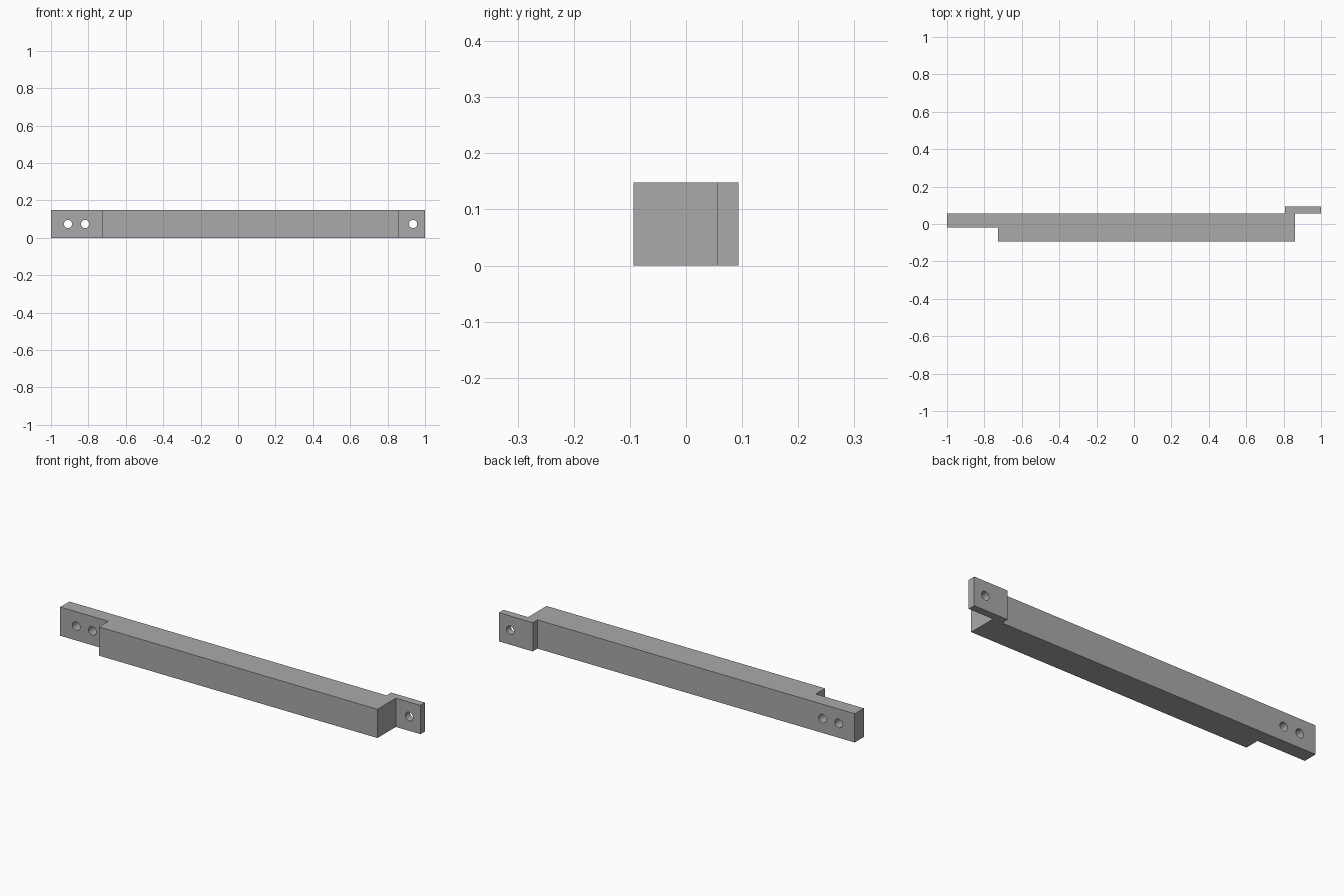
import bpy
import bmesh
from math import radians

cube = bpy.data.objects.get("Cube")
if cube:
    bpy.data.objects.remove(cube, do_unlink=True)

HEIGHT = 0.148
HOLE_RADIUS = 0.022

grey = bpy.data.materials.new("mid grey")
grey.use_nodes = True
grey.diffuse_color = (0.4, 0.4, 0.4, 1)
grey.node_tree.nodes["Principled BSDF"].inputs["Base Color"].default_value = grey.diffuse_color


def extruded(name, outline, height):
    """Raise a plan outline from the ground into a solid."""
    bm = bmesh.new()
    face = bm.faces.new([bm.verts.new((x, y, 0)) for x, y in outline])
    top = bmesh.ops.extrude_face_region(bm, geom=[face])["geom"]
    bmesh.ops.translate(bm, vec=(0, 0, height),
                        verts=[g for g in top if isinstance(g, bmesh.types.BMVert)])
    bmesh.ops.recalc_face_normals(bm, faces=bm.faces)
    mesh = bpy.data.meshes.new(name)
    bm.to_mesh(mesh)
    bm.free()
    mesh.materials.append(grey)
    obj = bpy.data.objects.new(name, mesh)
    bpy.context.collection.objects.link(obj)
    return obj


# Bar with a thinned left end and an offset tab on the right end
bar = extruded("stepped_bar", [
    (-1, -0.018), (-0.727, -0.018), (-0.727, -0.094), (0.86, -0.094),
    (0.86, 0.056), (1, 0.056), (1, 0.094), (0.807, 0.094),
    (0.807, 0.056), (-1, 0.056)], HEIGHT)

# Screw holes through both ends
for x in (-0.909, -0.817, 0.936):
    bpy.ops.mesh.primitive_cylinder_add(vertices=32, radius=HOLE_RADIUS, depth=0.5,
                                        location=(x, 0, HEIGHT / 2),
                                        rotation=(radians(90), 0, 0))
    cutter = bpy.context.object
    cutter.name = "hole_cutter"
    cutter.data.materials.append(grey)
    cut = bar.modifiers.new("screw_hole", 'BOOLEAN')
    cut.operation = 'DIFFERENCE'
    cut.solver = 'EXACT'
    cut.object = cutter
    bpy.ops.object.select_all(action='DESELECT')
    bar.select_set(True)
    bpy.context.view_layer.objects.active = bar
    bpy.ops.object.modifier_apply(modifier=cut.name)
    bpy.data.objects.remove(cutter, do_unlink=True)

# Smooth hole walls, sharp bar edges
bpy.ops.object.shade_smooth_by_angle(angle=radians(30))
